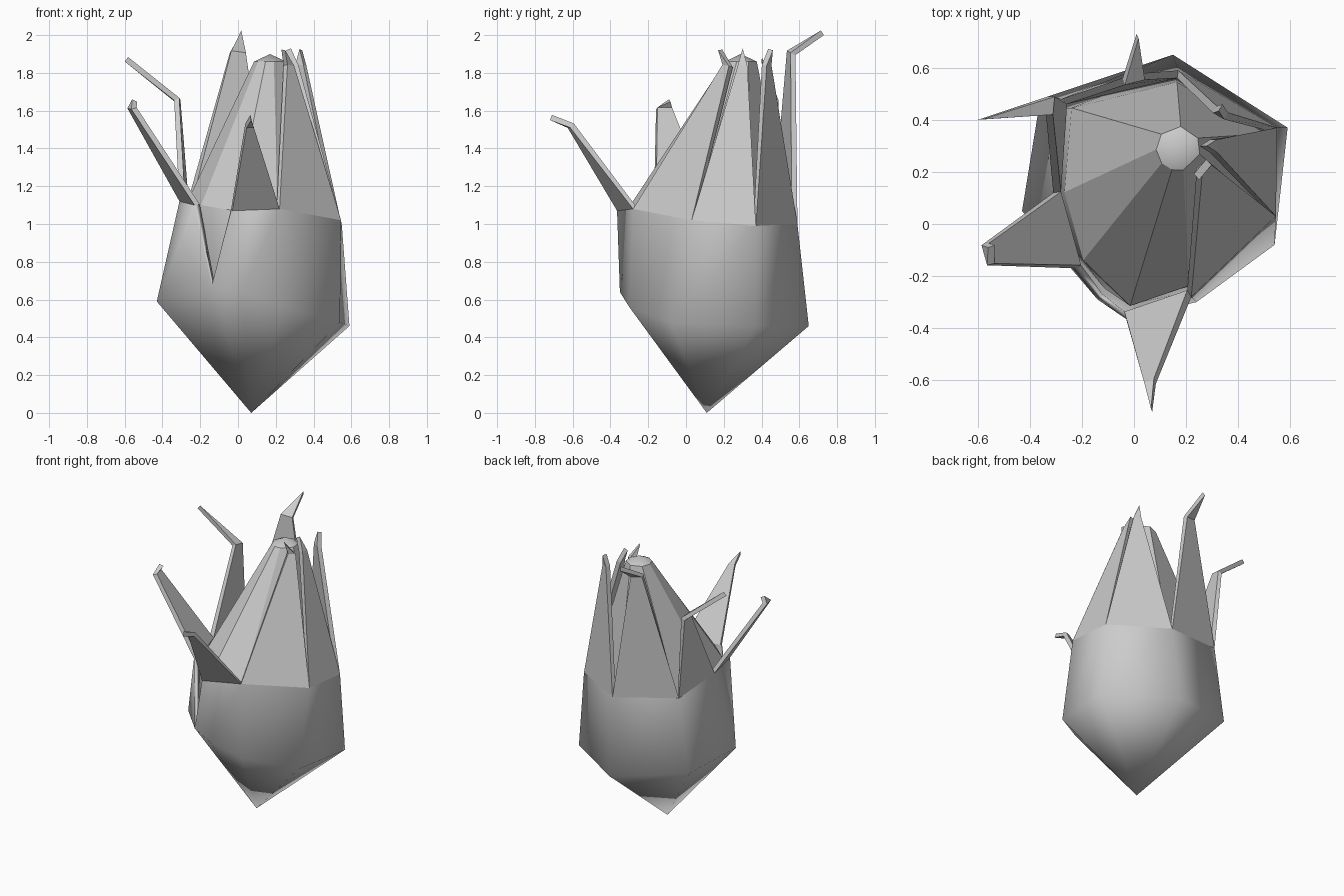
import bpy
from mathutils import Vector as V

if "Cube" in bpy.data.objects:
    bpy.data.objects.remove(bpy.data.objects["Cube"])


def make(name, verts, faces, smooth_count):
    me = bpy.data.meshes.new(name)
    me.from_pydata(verts, [], faces)
    for i, p in enumerate(me.polygons):
        p.use_smooth = i < smooth_count
    ob = bpy.data.objects.new(name, me)
    bpy.context.collection.objects.link(ob)
    return ob


# irregular eight-point rims of the bulb, counter-clockwise from back right
top = [V(p) for p in [(.55, .37, .99), (.17, .59, 1.0), (-.28, .48, 1.07), (-.31, .12, 1.12),
                      (-.23, -.17, 1.1), (-.03, -.365, 1.07), (.22, -.28, 1.08), (.545, .03, 1.02)]]
mid = [V(p) for p in [(.59, .37, .46), (.15, .65, .46), (-.36, .48, .55), (-.43, .05, .59),
                      (-.14, -.29, .67), (.02, -.35, .64), (.24, -.3, .56), (.54, -.08, .48)]]
N = 8
root = V((.07, .11, 0))

# outer shell: lower point, wall with a torn notch between points 4 and 5
verts = [root] + mid + top
faces = []
for i in range(N):
    j = (i + 1) % N
    faces.append((0, 1 + j, 1 + i))
    if i == 4:
        faces.append((1 + i, 1 + j, 9 + j))
    else:
        faces.append((1 + i, 1 + j, 9 + j, 9 + i))
bulb_count = len(faces)

# petals: rim segment, knee, hooked tip, half width at the knee
petals = [
    (0, (.34, .44, 1.84), (.34, .46, 1.92), .025),
    (1, (-.005, .57, 1.9), (.01, .73, 2.0), .04),
    (2, (-.335, .455, 1.65), (-.6, .40, 1.86), .035),
    (3, (-.575, -.12, 1.61), (-.56, -.09, 1.66), .04),
    (5, (.065, -.62, 1.51), (.07, -.72, 1.55), .02),
    (6, (.28, .21, 1.84), (.25, .17, 1.92), .025),
    (7, (.32, .30, 1.84), (.28, .30, 1.93), .025),
]
for i, knee, tip, w in petals:
    j = (i + 1) % N
    side = (top[j] - top[i]).normalized() * w
    k = len(verts)
    verts += [V(knee) - side, V(knee) + side, V(tip)]
    faces += [(9 + i, 9 + j, k + 1, k), (k, k + 1, k + 2)]
shell = make("petal_shell", verts, faces, bulb_count)
sol = shell.modifiers.new("thickness", 'SOLIDIFY')
sol.thickness = .03
sol.offset = -1

# inner bud: wall just inside the shell, tapering to a small capped top
axis = V((.12, .14, 0))


def inset(p, s):
    return V((axis.x + (p.x - axis.x) * s, axis.y + (p.y - axis.y) * s, p.z))


low = [inset(p, .9) for p in mid]
rim = [inset(p, .9) for p in top]
cap = []
for p in top:
    d = V((p.x - axis.x, p.y - axis.y, 0)).normalized() * .085
    cap.append(V((.17, .29, 1.86)) + d)
bud = [root + V((0, 0, .08))] + low + rim + cap + [V((.17, .29, 1.9))]
wall, upper = [], []
for i in range(N):
    j = (i + 1) % N
    wall += [(0, 1 + j, 1 + i), (1 + i, 1 + j, 9 + j, 9 + i), (17 + i, 17 + j, 25)]
    upper.append((9 + i, 9 + j, 17 + j, 17 + i))
make("inner_bud", bud, wall + upper, len(wall))
